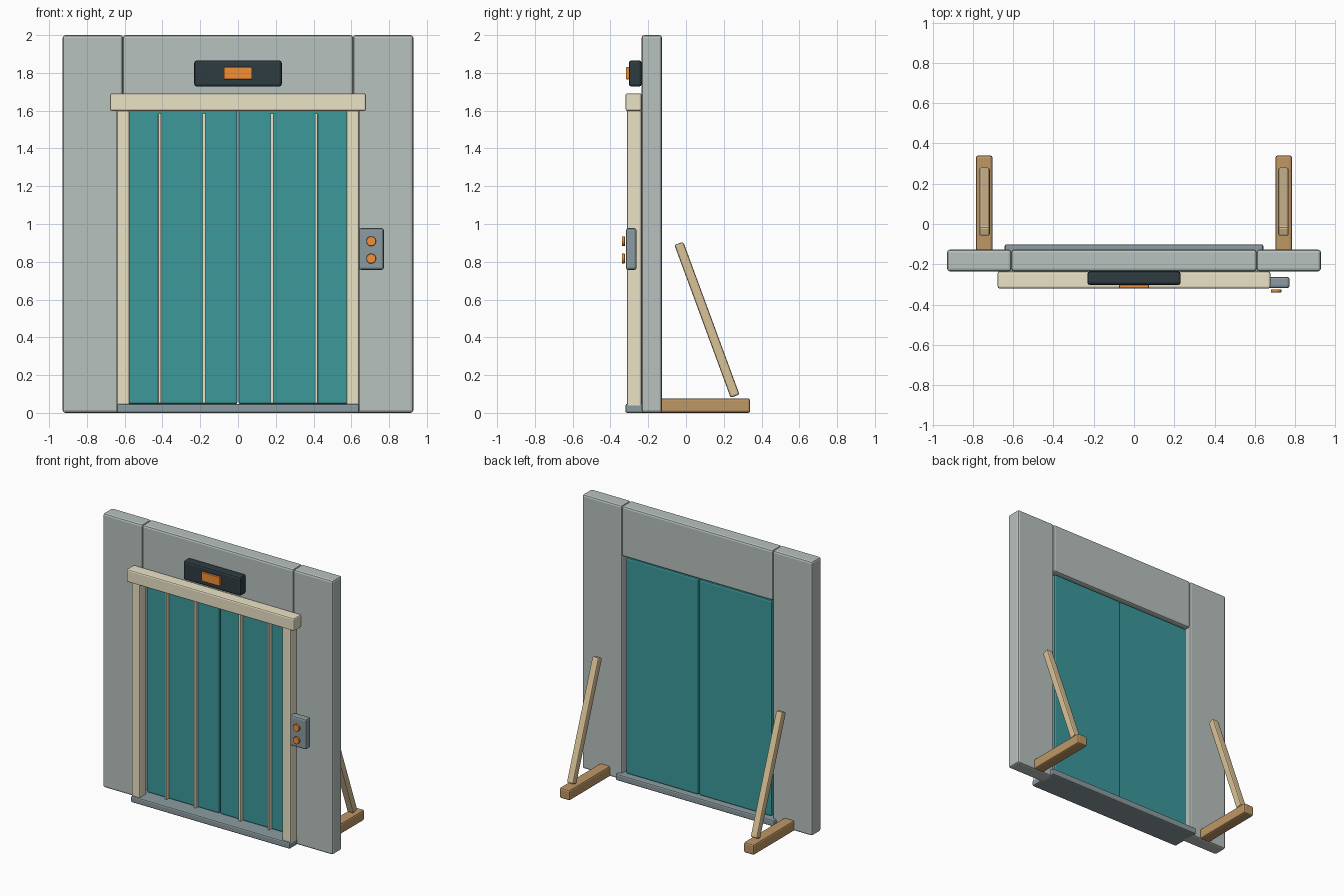
import bpy
import math

if "Cube" in bpy.data.objects:
    bpy.data.objects.remove(bpy.data.objects["Cube"])


def mat(name, r, g, b):
    m = bpy.data.materials.new(name)
    m.diffuse_color = (r, g, b, 1)
    m.use_nodes = True
    m.node_tree.nodes["Principled BSDF"].inputs["Base Color"].default_value = m.diffuse_color
    return m


WALL = mat("wall_grey", .48, .54, .52)
STEEL = mat("steel", .26, .33, .355)
CREAM = mat("cream", .84, .77, .57)
TEAL = mat("teal", .045, .32, .33)
DARK = mat("dark", .028, .045, .053)
ORANGE = mat("orange", .90, .28, .04)
WOOD = mat("wood", .52, .31, .13)
PALE_WOOD = mat("pale_wood", .70, .54, .31)


def finish(o, name, material, bevel, segments=2):
    o.name = name
    o.data.materials.append(material)
    if bevel:
        b = o.modifiers.new("bevel", 'BEVEL')
        b.width = bevel
        b.segments = segments
        b.limit_method = 'ANGLE'
    return o


def box(name, x, y, z, material, bevel=0.01, rot_x=0):
    """Bevelled box from (min, max) ranges on each axis."""
    bpy.ops.mesh.primitive_cube_add(
        size=1, location=[(a + b) / 2 for a, b in (x, y, z)])
    o = bpy.context.object
    o.scale = [b - a for a, b in (x, y, z)]
    bpy.ops.object.transform_apply(location=False, rotation=False, scale=True)
    o.rotation_euler.x = rot_x
    return finish(o, name, material, bevel)


def pair(name, x, *args, **kw):
    """The same box on the right and mirrored on the left."""
    box(name + "_right", x, *args, **kw)
    box(name + "_left", (-x[1], -x[0]), *args, **kw)


# Wall: two side panels and a header
WALL_Y = (-.235, -.127)
pair("wall_panel", (.609, .928), WALL_Y, (0, 2), WALL, bevel=.014)
box("wall_header", (-.609, .609), WALL_Y, (1.632, 2), WALL, bevel=.014)

# Door frame and sill
pair("frame_jamb", (.574, .642), (-.312, -.235), (.002, 1.607), CREAM)
box("frame_lintel", (-.677, .677), (-.32, -.235), (1.598, 1.692), CREAM)
box("sill", (-.642, .642), (-.321, -.101), (0, .048), STEEL)

# Sliding doors with thin vertical trim strips
pair("door", (.003, .588), (-.213, -.145), (.046, 1.622), TEAL, bevel=.011)
for i, x in enumerate((.18, .415)):
    pair(f"door_strip_{i + 1}", (x - .008, x + .008), (-.24, -.21),
         (.05, 1.585), CREAM, bevel=.004)

# Floor indicator above the door
box("indicator_housing", (-.232, .232), (-.303, -.235), (1.727, 1.866), DARK, bevel=.014)
box("indicator_screen", (-.074, .074), (-.318, -.301), (1.766, 1.83), ORANGE, bevel=.003)

# Call panel with two round buttons
box("call_panel", (.64, .772), (-.318, -.262), (.757, .978), STEEL, bevel=.012)
for name, z in (("up", .909), ("down", .817)):
    bpy.ops.mesh.primitive_cylinder_add(
        vertices=24, radius=.026, depth=.016, location=(.705, -.332, z),
        rotation=(math.pi / 2, 0, 0))
    finish(bpy.context.object, "call_button_" + name, ORANGE, .002, 1)
    bpy.ops.object.shade_smooth_by_angle()

# Rear supports: foot on the floor and leaning strut
pair("support_foot", (.702, .785), (-.135, .34), (0, .077), WOOD, bevel=.012)
pair("support_strut", (.716, .768), (.086, .136), (.062, .924), PALE_WOOD,
     bevel=.01, rot_x=math.atan2(.297, .807))
